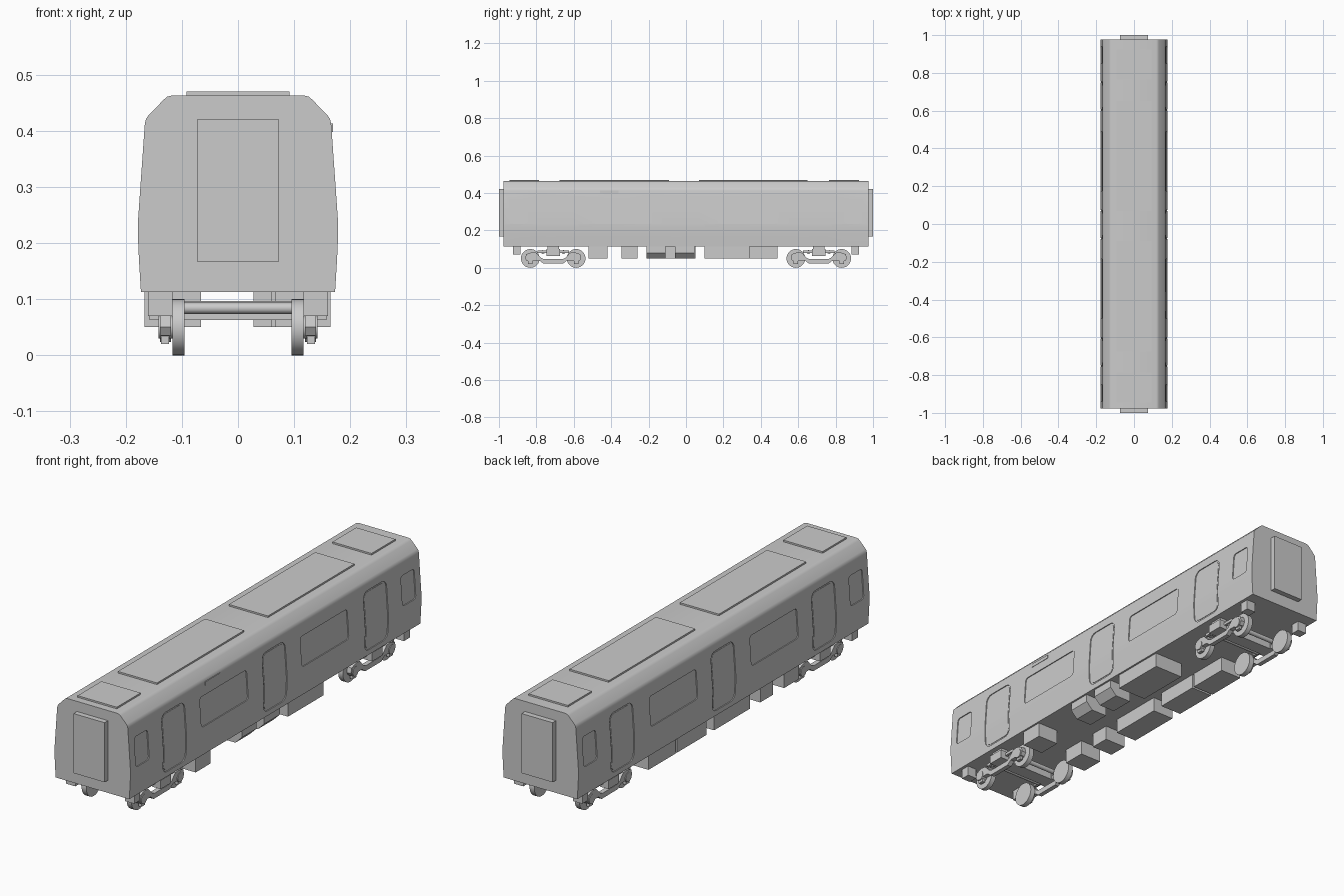
import bpy, bmesh, math
from mathutils import Vector

if "Cube" in bpy.data.objects:
    bpy.data.objects.remove(bpy.data.objects["Cube"])


def prism(name, pts, a, b, axis):
    """Extrude a 2D outline from a to b: axis 'Y' takes (x,z), axis 'X' takes (y,z)."""
    bm = bmesh.new()
    def place(p, t):
        return (p[0], t, p[1]) if axis == 'Y' else (t, p[0], p[1])
    lo = [bm.verts.new(place(p, a)) for p in pts]
    hi = [bm.verts.new(place(p, b)) for p in pts]
    n = len(pts)
    bm.faces.new(lo)
    bm.faces.new(hi[::-1])
    for i in range(n):
        bm.faces.new((lo[i], hi[i], hi[(i + 1) % n], lo[(i + 1) % n]))
    bmesh.ops.recalc_face_normals(bm, faces=bm.faces)
    me = bpy.data.meshes.new(name)
    bm.to_mesh(me)
    bm.free()
    ob = bpy.data.objects.new(name, me)
    bpy.context.collection.objects.link(ob)
    return ob


def box(name, x0, x1, y0, y1, z0, z1):
    return prism(name, [(x0, z0), (x1, z0), (x1, z1), (x0, z1)], y0, y1, 'Y')


def smooth(ob, angle=35):
    bpy.ops.object.select_all(action='DESELECT')
    ob.select_set(True)
    bpy.context.view_layer.objects.active = ob
    bpy.ops.object.shade_smooth_by_angle(angle=math.radians(angle))


def disc(cy, cz, r, n=28):
    return [(cy + r * math.cos(2 * math.pi * i / n),
             cz + r * math.sin(2 * math.pi * i / n)) for i in range(n)]


def rounded_rect(y0, y1, z0, z1, r, n=5):
    out = []
    for cy, cz, a in ((y1 - r, z1 - r, 0), (y0 + r, z1 - r, 90),
                      (y0 + r, z0 + r, 180), (y1 - r, z0 + r, 270)):
        for i in range(n + 1):
            t = math.radians(a + 90 * i / n)
            out.append((cy + r * math.cos(t), cz + r * math.sin(t)))
    return out


def cut(target, tool):
    m = target.modifiers.new("cut", 'BOOLEAN')
    m.operation = 'DIFFERENCE'
    m.solver = 'EXACT'
    m.object = tool
    bpy.context.view_layer.update()
    dg = bpy.context.evaluated_depsgraph_get()
    me = bpy.data.meshes.new_from_object(target.evaluated_get(dg))
    target.modifiers.clear()
    target.data = me


# Body shell profile (right half), mirrored
half = [(.173, .113), (.1765, .17), (.1785, .215), (.1785, .235), (.174, .30),
        (.166, .413), (.164, .421), (.160, .427), (.132, .456), (.126, .461), (.118, .463)]


def body_profile(inset):
    r = [(x - inset, z) for x, z in half]
    return r + [(-x, z) for x, z in reversed(r)]


body = prism("body_shell", body_profile(0), -.977, .977, 'Y')

# Shallow door and window recesses, following the curve of the side
openings = [(-.755, -.6, .135, .385, .03), (-.08, .075, .135, .385, .03),
            (.6, .755, .135, .385, .03),
            (-.5, -.185, .235, .36, .014), (.175, .49, .235, .36, .014),
            (-.94, -.85, .235, .36, .014), (.85, .94, .235, .36, .014)]
for o in openings:
    core = prism("recess_core", body_profile(.004), -1.2, 1.2, 'Y')
    cutter = prism("recess_cutter", rounded_rect(*o), -.3, .3, 'X')
    cut(cutter, core)
    cut(body, cutter)
    for tmp in (core, cutter):
        bpy.data.objects.remove(tmp)
smooth(body, 30)

# Raised door leaves leave a thin outline groove
for i, (y0, y1, z0, z1, r) in enumerate(openings[:3]):
    leaf = prism("door_leaf", body_profile(.0022), y0, y1, 'Y')
    tool = prism("leaf_trim", [(-2, -2), (2, -2), (2, 2), (-2, 2)], -.165, .165, 'X')
    cut(leaf, tool)
    keep = prism("leaf_keep", rounded_rect(y0 + .007, y1 - .007, z0 + .007, z1 - .007, r - .006),
                 -.3, .3, 'X')
    m = leaf.modifiers.new("trim", 'BOOLEAN')
    m.operation = 'INTERSECT'
    m.solver = 'EXACT'
    m.object = keep
    bpy.context.view_layer.update()
    me = bpy.data.meshes.new_from_object(leaf.evaluated_get(bpy.context.evaluated_depsgraph_get()))
    leaf.modifiers.clear()
    leaf.data = me
    for tmp in (tool, keep):
        bpy.data.objects.remove(tmp)
    smooth(leaf, 30)

# Side indicator, right side only
box("side_indicator", .155, .169, -.46, -.36, .398, .413)

# End gangways
for s in (-1, 1):
    box("gangway", -.073, .073, min(s * .975, s), max(s * .975, s), .167, .42)

# Roof panels
for y0, y1 in ((-.945, -.785), (-.675, -.09), (.07, .65), (.765, .925)):
    box("roof_panel", -.092, .092, y0, y1, .46, .47)

# Underfloor equipment
for y0, y1 in ((-.52, -.42), (-.345, -.26), (-.19, .05), (.1, .3), (.31, .49)):
    box("equipment_left", -.167, -.066, y0, y1, .05, .116)
for y0, y1, x0 in ((-.52, -.42, .066), (.1, .34, .028)):
    box("equipment_right", x0, .165, y0, y1, .05, .116)
for y0, y1 in ((-.21, -.11), (-.06, .045)):
    prism("equipment_chamfered", [(.06, .116), (.06, .05), (.135, .05), (.165, .08), (.165, .116)],
          y0, y1, 'Y')

# Bogie side frame outline (half, y outward from bogie centre)
frame_half = [(.0, .024), (.055, .024), (.075, .04), (.105, .04), (.14, .035), (.15, .05),
              (.145, .072), (.115, .083), (.09, .08), (.066, .054), (.05, .046), (0, .046)]
frame = frame_half + [(-y, z) for y, z in frame_half[-2:0:-1]]

for c in (-.71, .71):
    for s in (-1, 1):
        def span(a, b):
            return (min(s * a, s * b), max(s * a, s * b))
        # Wheels and axle boxes
        for d in (-.1225, .1225):
            smooth(prism("wheel", disc(c + d, .05, .05, 36), *span(.095, .117), 'X'))
            smooth(prism("axle_box", disc(c + d, .05, .02, 16), *span(.115, .142), 'X'))
            box("axle_box_foot", *span(.123, .137), c + d - .012, c + d + .012, .02, .04)
        # Side frame, air spring and damper rod
        f = [(c + y, z) for y, z in frame]
        prism("side_frame", f, *span(.119, .139), 'X')
        box("spring_block", *span(.118, .158), c - .035, c + .035, .063, .1)
        box("spring_seat", *span(.118, .15), c - .03, c + .03, .1, .115)
        box("damper_rod", *span(.122, .134), c - .085, c + .085, .08, .092)
        # Corner block towards the car end
        e = math.copysign(.905, c)
        box("corner_block", *span(.117, .16), e - .02, e + .02, .07, .116)
    # Cross members
    box("bolster", -.155, .155, c - .03, c + .03, .063, .097)
    for d in (-.055, .055):
        smooth(prism("cross_tube", disc(c + d, .084, .01, 16), -.125, .125, 'X'))
